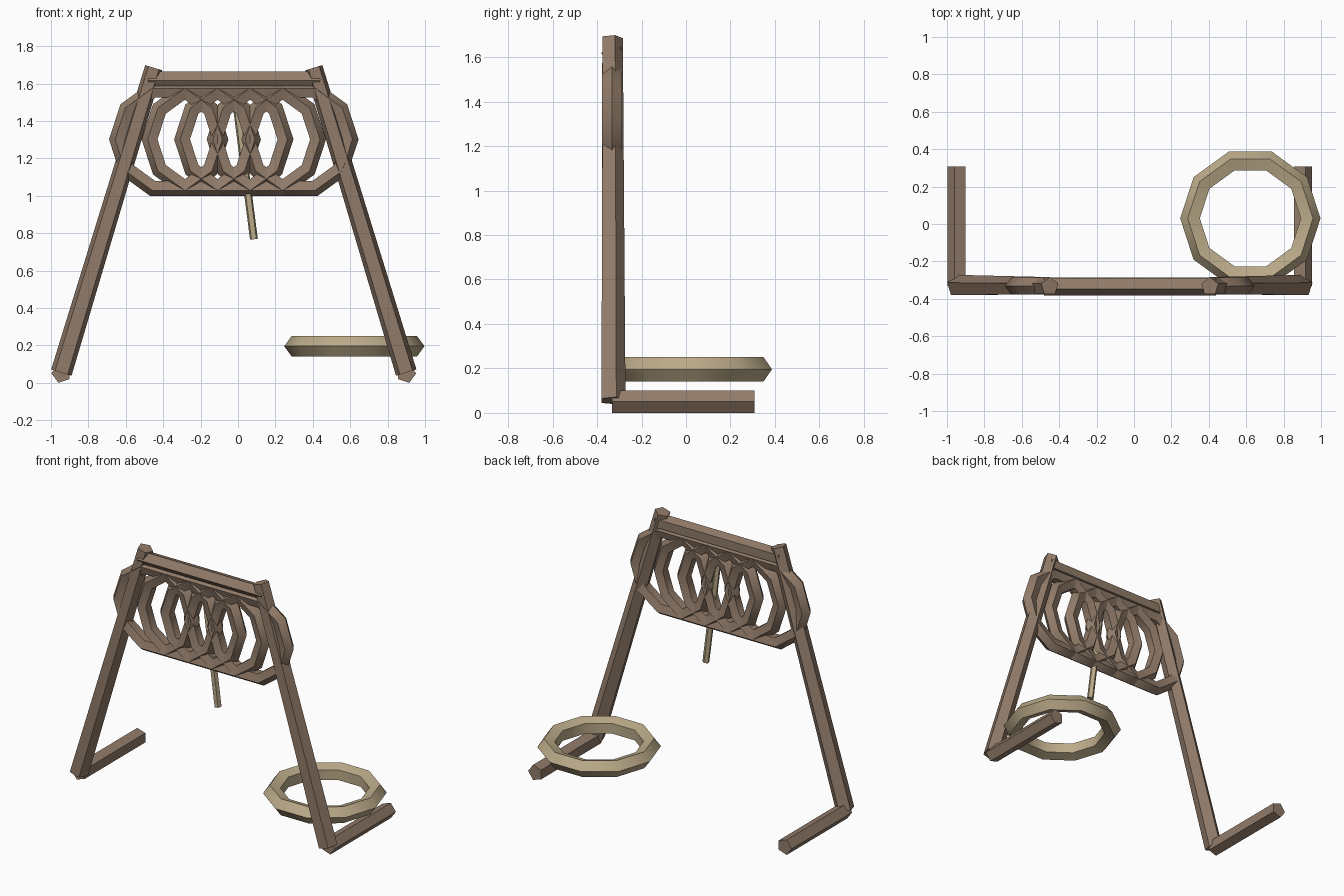
import bpy, bmesh, math
from math import sin, cos, tau
from mathutils import Vector

if "Cube" in bpy.data.objects:
    bpy.data.objects.remove(bpy.data.objects["Cube"], do_unlink=True)

MID = -0.0225   # centre line of the frame
Y = -0.332      # depth of the frame
SIDES = 5       # every bar has a five-sided section


def material(name, color):
    m = bpy.data.materials.new(name)
    m.use_nodes = True
    m.diffuse_color = color
    m.node_tree.nodes["Principled BSDF"].inputs["Base Color"].default_value = color
    return m


wood = material("brown wood", (0.285, 0.2, 0.143, 1))
pale = material("pale wood", (0.5, 0.405, 0.25, 1))


def finish(name, bm, mat):
    bmesh.ops.recalc_face_normals(bm, faces=bm.faces)
    mesh = bpy.data.meshes.new(name)
    bm.to_mesh(mesh)
    bm.free()
    mesh.materials.append(mat)
    ob = bpy.data.objects.new(name, mesh)
    bpy.context.collection.objects.link(ob)
    bpy.ops.object.select_all(action='DESELECT')
    ob.select_set(True)
    bpy.context.view_layer.objects.active = ob
    bpy.ops.object.shade_smooth_by_angle(angle=math.radians(40))


def bar(name, start, end, r0, r1, ridge, mat):
    """Tapered five-sided bar whose one edge points along ridge."""
    start, end = Vector(start), Vector(end)
    axis = (end - start).normalized()
    u = Vector(ridge)
    u = (u - axis * u.dot(axis)).normalized()
    v = axis.cross(u)
    bm = bmesh.new()
    loops = []
    for p, r in ((start, r0), (end, r1)):
        loops.append([bm.verts.new(p + r * (u * cos(tau * i / SIDES) + v * sin(tau * i / SIDES)))
                      for i in range(SIDES)])
    a, b = loops
    for i in range(SIDES):
        j = (i + 1) % SIDES
        bm.faces.new((a[i], a[j], b[j], b[i]))
    bm.faces.new(a)
    bm.faces.new(b)
    finish(name, bm, mat)


def ring(name, centre, major, minor, u, v, mat, segments=10):
    """Ten-sided hoop in the plane of u and v, with its section edge outwards."""
    centre, u, v = Vector(centre), Vector(u), Vector(v)
    n = u.cross(v)
    bm = bmesh.new()
    grid = []
    for s in range(segments):
        out = u * cos(tau * s / segments) + v * sin(tau * s / segments)
        grid.append([bm.verts.new(centre + out * (major + minor * cos(tau * k / SIDES))
                                  + n * minor * sin(tau * k / SIDES)) for k in range(SIDES)])
    for s in range(segments):
        a, b = grid[s], grid[(s + 1) % segments]
        for k in range(SIDES):
            j = (k + 1) % SIDES
            bm.faces.new((a[k], a[j], b[j], b[k]))
    finish(name, bm, mat)


# Leaning legs and the feet running backwards
for side, label in ((1, "left"), (-1, "right")):
    bar(label + "_leg", (MID + side * 0.922, Y, 0.055), (MID + side * 0.428, Y - 0.002, 1.685),
        0.06, 0.05, (0, 1, 0), wood)
    bar(label + "_foot", (MID + side * 0.922, Y, 0.051), (MID + side * 0.922, 0.308, 0.051),
        0.053, 0.053, (side, 0, 0), wood)

# Top beam
bar("top_beam", (MID - 0.46, Y, 1.618), (MID + 0.46, Y, 1.618), 0.049, 0.049, (0, -1, 0), wood)

# Row of overlapping hoops
for i in range(5):
    ring("hoop_%d" % (i + 1), (MID + 0.174 * (i - 2), Y, 1.302), 0.272, 0.047,
         (1, 0, 0), (0, 0, 1), wood)

# Hanging stick and loose ring
bar("stick", (0.085, Y, 0.768), (-0.022, Y, 1.6), 0.022, 0.022, (0, 1, 0), pale)
ring("loose_ring", (0.622, 0.03, 0.196), 0.317, 0.058, (1, 0, 0), (0, 1, 0), pale)
